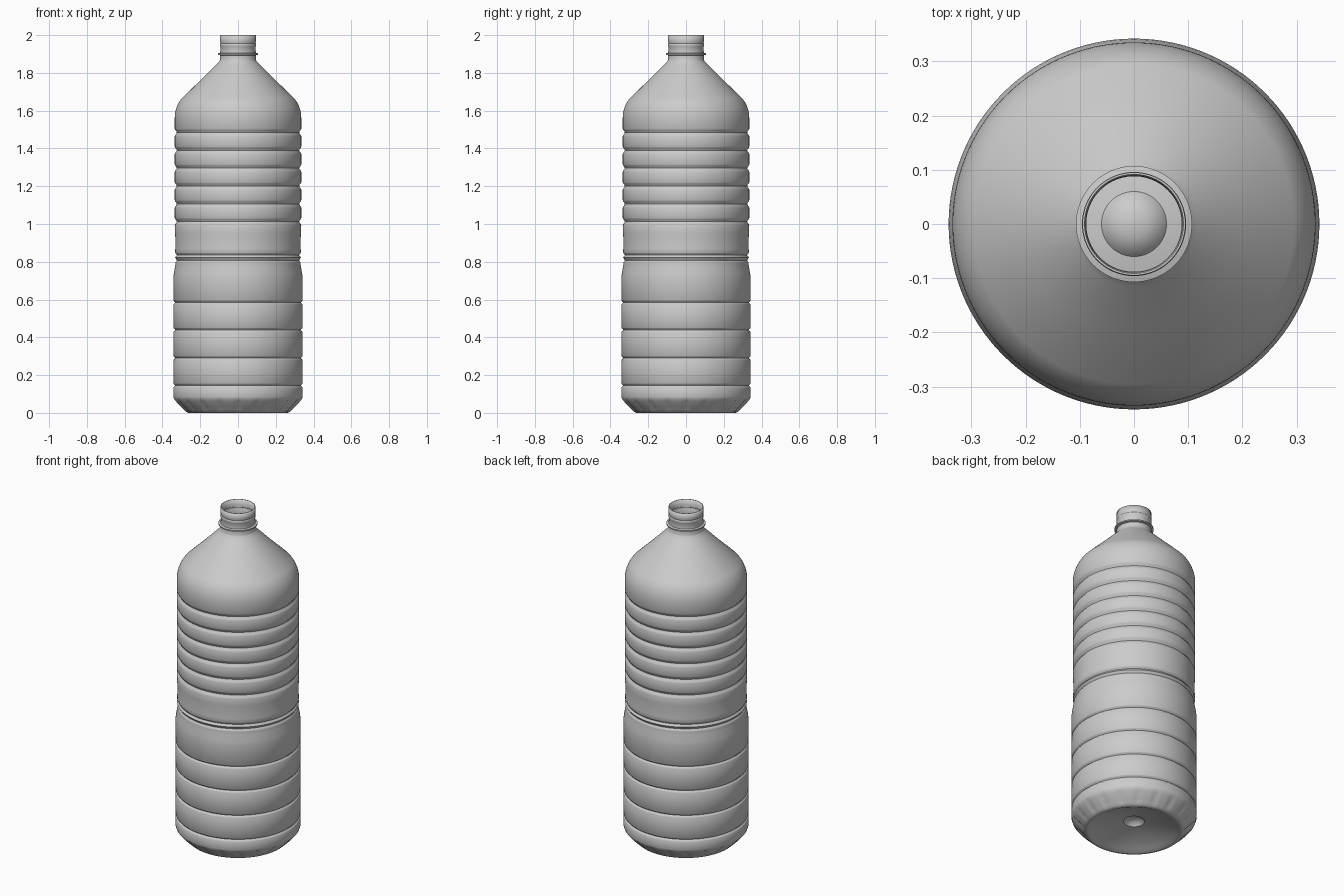
import bpy, bmesh, math

old = bpy.data.objects.get("Cube")
if old:
    bpy.data.objects.remove(old, do_unlink=True)

SEGMENTS = 120
RIB_STEP = 6

plastic = bpy.data.materials.new("grey plastic")
plastic.use_nodes = True
GREY = (0.6, 0.6, 0.6, 1)
plastic.diffuse_color = GREY
plastic.node_tree.nodes["Principled BSDF"].inputs["Base Color"].default_value = GREY


def groove(z, radius, depth, half):
    """Rounded groove in the wall, from bottom to top."""
    steps = 6
    return [(radius - depth * (0.5 - 0.5 * math.cos(2 * math.pi * i / steps)),
             z - half + 2 * half * i / steps) for i in range(steps + 1)]


def arc(r, z, rx, rz, start, end, steps):
    """Elliptical arc around (r, z)."""
    angles = [math.radians(start + (end - start) * i / steps) for i in range(steps + 1)]
    return [(r + rx * math.cos(a), z + rz * math.sin(a)) for a in angles]


# Base: raised centre with a small boss, foot ring and slanted heel
profile = [(0, 0.085), (0.025, 0.082), (0.045, 0.072), (0.058, 0.056),
           (0.1, 0.05), (0.17, 0.032), (0.23, 0.012)]
profile += [(0.25, 0.002), (0.262, 0), (0.275, 0.006)]
heel_start = len(profile)
profile += [(0.285, 0.016), (0.3, 0.03), (0.315, 0.045), (0.328, 0.06)]
heel_end = len(profile)
profile += [(0.338, 0.073), (0.342, 0.085)]

# Lower body with narrow grooves
for z in (0.145, 0.29, 0.44, 0.585):
    profile += groove(z, 0.342, 0.009, 0.011)

# Step in to the waist
profile += [(0.342, 0.715), (0.34, 0.735), (0.333, 0.775), (0.331, 0.79)]
profile += groove(0.808, 0.331, 0.007, 0.012)
profile += groove(0.835, 0.333, 0.009, 0.013)
profile += [(0.332, 0.87), (0.331, 0.91), (0.333, 0.95)]

# Upper body with wide grooves
for i in range(6):
    profile += groove(1.012 + i * 0.0945, 0.335, 0.011, 0.02)

# Shoulder and cone
profile += arc(0.215, 1.56, 0.12, 0.145, 0, 48, 10)
profile += [(0.2, 1.76), (0.115, 1.845), (0.1, 1.86), (0.095, 1.87)]

# Neck with support collar and bead
profile += [(0.095, 1.893), (0.107, 1.896), (0.107, 1.903), (0.095, 1.906),
            (0.092, 1.935), (0.096, 1.942), (0.096, 1.952), (0.093, 1.956),
            (0.095, 1.965), (0.095, 2.0)]

# Revolve the profile, pressing thin flutes into the heel
bm = bmesh.new()
rings = []
for level, (r, z) in enumerate(profile):
    if r == 0:
        rings.append([bm.verts.new((0, 0, z))] * SEGMENTS)
        continue
    ring = []
    for s in range(SEGMENTS):
        a = 2 * math.pi * s / SEGMENTS
        fluted = s % RIB_STEP == 0 and heel_start <= level < heel_end
        rr = r - 0.004 if fluted else r
        zz = z + 0.004 if fluted else z
        ring.append(bm.verts.new((rr * math.cos(a), rr * math.sin(a), zz)))
    rings.append(ring)
for low, high in zip(rings, rings[1:]):
    for s in range(SEGMENTS):
        t = (s + 1) % SEGMENTS
        corners = [low[s], low[t], high[t], high[s]]
        bm.faces.new(list(dict.fromkeys(corners)))
bmesh.ops.recalc_face_normals(bm, faces=bm.faces)
mesh = bpy.data.meshes.new("bottle")
bm.to_mesh(mesh)
bm.free()
mesh.materials.append(plastic)
bottle = bpy.data.objects.new("bottle", mesh)
bpy.context.collection.objects.link(bottle)

# Thin wall and shading
bpy.ops.object.select_all(action="DESELECT")
bottle.select_set(True)
bpy.context.view_layer.objects.active = bottle
bpy.ops.object.shade_smooth_by_angle(angle=math.radians(40))
wall = bottle.modifiers.new("wall", "SOLIDIFY")
wall.thickness = 0.004
wall.offset = -1
